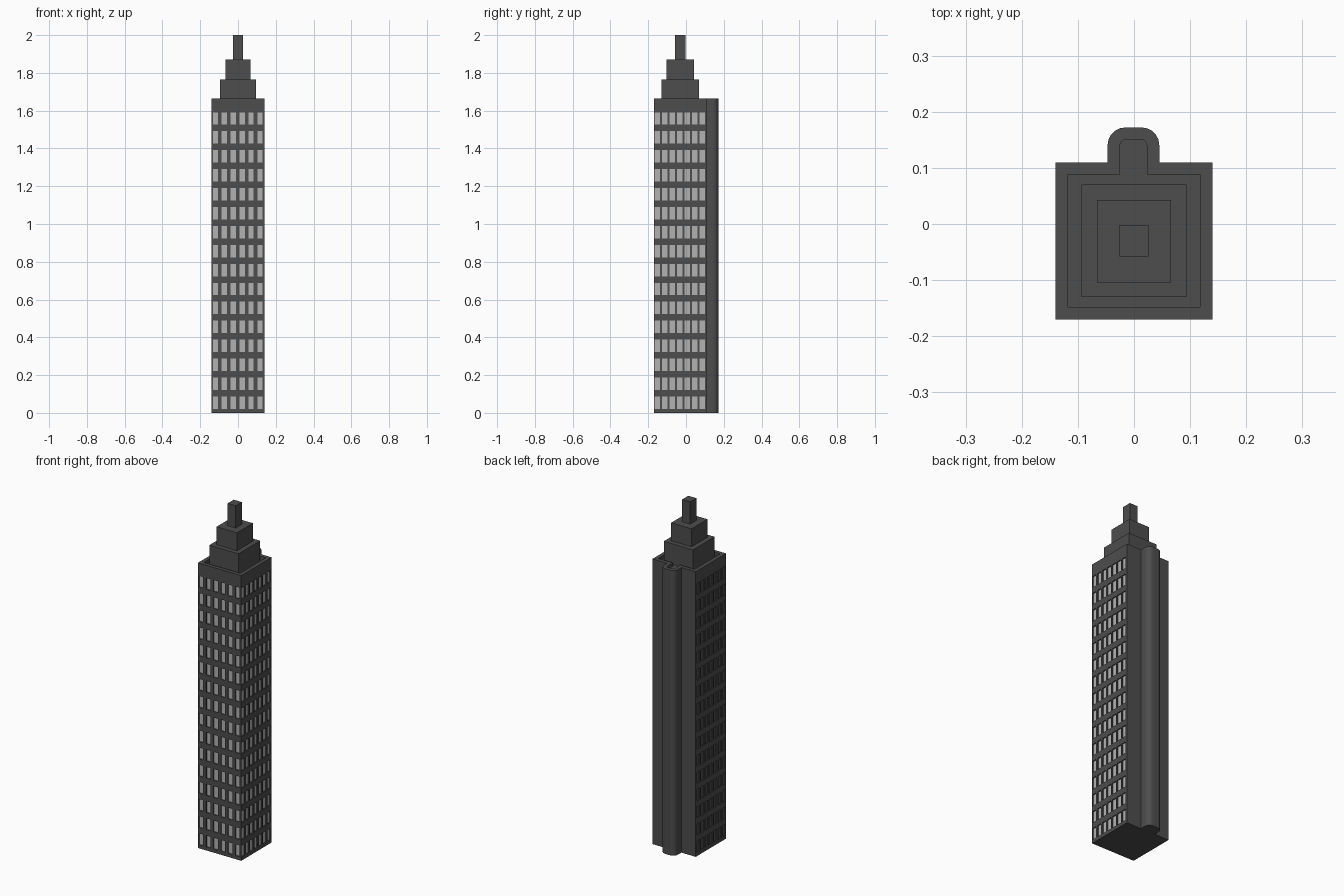
import bpy, bmesh
from math import sin, cos, pi
from mathutils import Vector

if "Cube" in bpy.data.objects:
    bpy.data.objects.remove(bpy.data.objects["Cube"])

X, Y0, Y1, TOP = 0.14, -0.17, 0.11, 1.665
ROOF_DROP, REVEAL = 0.02, 0.006


def material(name, v):
    m = bpy.data.materials.new(name)
    m.diffuse_color = (v, v, v, 1)
    m.use_nodes = True
    m.node_tree.nodes["Principled BSDF"].inputs["Base Color"].default_value = m.diffuse_color
    return m


stone = material("dark_stone", 0.075)
glass = material("pale_glass", 0.45)
dark_glass = material("dark_glass", 0.075)


def finish(bm, name, mats):
    me = bpy.data.meshes.new(name)
    bm.to_mesh(me)
    bm.free()
    for m in mats:
        me.materials.append(m)
    ob = bpy.data.objects.new(name, me)
    bpy.context.collection.objects.link(ob)
    return ob


def box(name, x0, x1, y0, y1, z0, z1):
    bm = bmesh.new()
    bmesh.ops.create_cube(bm, size=1)
    for v in bm.verts:
        v.co = ((x0 + x1) / 2 + v.co.x * (x1 - x0),
                (y0 + y1) / 2 + v.co.y * (y1 - y0),
                (z0 + z1) / 2 + v.co.z * (z1 - z0))
    return finish(bm, name, [stone])


def cuts(end, first, pitch, width, count):
    """Grid lines from 0 to end; odd-numbered cells are the openings."""
    out = [0]
    for i in range(count):
        out += [first + pitch * i, first + pitch * i + width]
    return out + [end]


def facade(name, origin, u, us, zs, pane):
    """Flat wall with a grid of recessed windows; u runs right seen from outside."""
    bm = bmesh.new()
    origin, u = Vector(origin), Vector(u)
    inward = Vector((0, 0, 1)).cross(u)
    grid = [[bm.verts.new(origin + u * a + Vector((0, 0, z))) for a in us] for z in zs]
    windows = []
    for j in range(len(zs) - 1):
        for i in range(len(us) - 1):
            f = bm.faces.new((grid[j][i], grid[j][i + 1], grid[j + 1][i + 1], grid[j + 1][i]))
            if i % 2 and j % 2:
                windows.append(f)
    for f in bmesh.ops.extrude_discrete_faces(bm, faces=windows)["faces"]:
        # close the reveal between the wall opening and the sunken pane
        outer = [v.co.copy() for v in f.verts]
        for v in f.verts:
            v.co += inward * REVEAL
        f.material_index = 1
    bm.normal_update()
    return finish(bm, name, [stone, pane])


# Shell outline: square tower with a round-cornered shaft on the back
sx0, sx1, sy, r, n = -0.047, 0.045, 0.172, 0.031, 5
outline = [(-X, Y0), (X, Y0), (X, Y1), (sx1, Y1)]
for cx, start in ((sx1 - r, 0), (sx0 + r, pi / 2)):
    for k in range(n + 1):
        a = start + pi / 2 * k / n
        outline.append((cx + r * cos(a), sy - r + r * sin(a)))
outline += [(sx0, Y1), (-X, Y1)]

# Tower shell with a sunken roof behind a parapet
bm = bmesh.new()
base = bm.faces.new([bm.verts.new((x, y, 0)) for x, y in outline])
ext = bmesh.ops.extrude_face_region(bm, geom=[base], use_keep_orig=True)["geom"]
for g in ext:
    if isinstance(g, bmesh.types.BMVert):
        g.co.z = TOP
bmesh.ops.recalc_face_normals(bm, faces=bm.faces)
top = max(bm.faces, key=lambda f: f.calc_center_median().z)
bmesh.ops.inset_individual(bm, faces=[top], thickness=0.022, use_even_offset=True)
roof = bmesh.ops.extrude_face_region(bm, geom=[top])["geom"]
bmesh.ops.translate(bm, vec=(0, 0, -ROOF_DROP), verts=[g for g in roof if isinstance(g, bmesh.types.BMVert)])
if top.is_valid:
    bm.faces.remove(top)
bmesh.ops.recalc_face_normals(bm, faces=bm.faces)
# open the three sides that carry windows
bm.normal_update()
sides = []
for f in bm.faces:
    c = f.calc_center_median()
    if abs(abs(c.x) - X) < 1e-4 and abs(f.normal.x) > 0.9 or abs(c.y - Y0) < 1e-4 and abs(f.normal.y) > 0.9:
        sides.append(f)
bmesh.ops.delete(bm, geom=sides, context='FACES_ONLY')
finish(bm, "tower_shell", [stone])

# Window walls
rows = cuts(TOP, 0.021, 0.1003, 0.066, 16)
side = cuts(Y1 - Y0, 0.003, 0.0397, 0.029, 7)
facade("front_wall", (-X, Y0, 0), (1, 0, 0), cuts(2 * X, 0.0065, 0.0471, 0.028, 6), rows, glass)
facade("right_wall", (X, Y0, 0), (0, 1, 0), side, rows, glass)
mirrored = [Y1 - Y0 - s for s in reversed(side)]
facade("left_wall", (-X, Y1, 0), (0, -1, 0), mirrored, rows, dark_glass)

# Stepped crown
z = TOP - ROOF_DROP
for name, hx, y0, y1, z1 in (("lower_tier", 0.094, -0.13, 0.07, 1.765),
                             ("upper_tier", 0.066, -0.104, 0.043, 1.87),
                             ("spire", 0.026, -0.058, -0.002, 2.0)):
    box(name, -hx, hx, y0, y1, z, z1)
    z = z1
